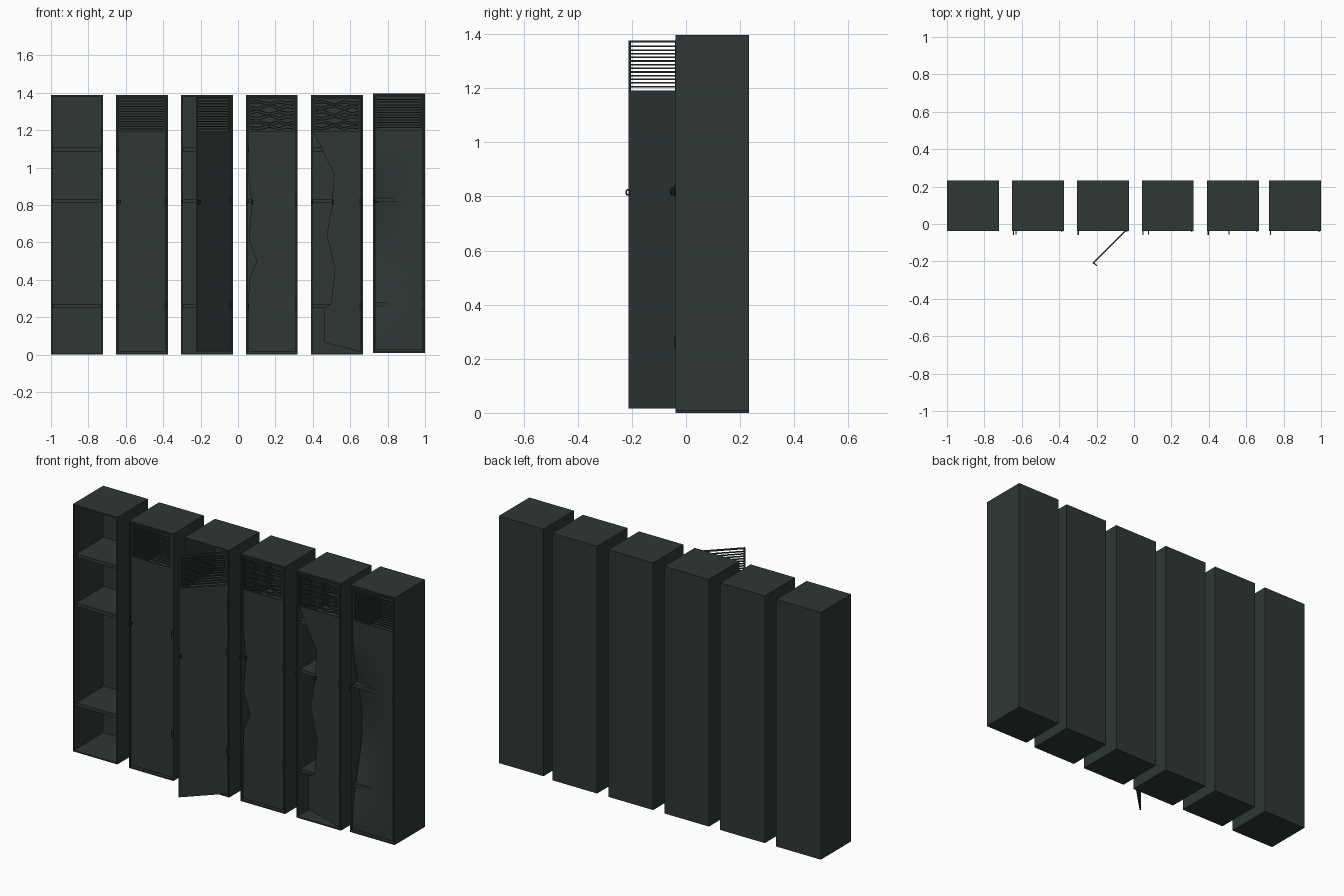
import bpy, bmesh, math, random
from mathutils import Matrix, Vector

if "Cube" in bpy.data.objects:
    bpy.data.objects.remove(bpy.data.objects["Cube"])

random.seed(4)
W, H = 0.277, 1.388            # locker width and height
YF, YB = -0.038, 0.232         # body front and back
WALL = 0.011
DX0, DX1 = 0.013, 0.265        # door left / right, measured from locker left
DZ0, DZ1 = 0.017, 1.376        # door bottom / top
VZ = 1.188                     # bottom of the vent
T = 0.007                      # door thickness
DY = YF + 0.003                # door front plane

paint = bpy.data.materials.new("dark green grey paint")
paint.diffuse_color = (0.0275, 0.0385, 0.0360, 1)
paint.use_nodes = True
paint.node_tree.nodes["Principled BSDF"].inputs["Base Color"].default_value = paint.diffuse_color


def finish(bm, name, place):
    bmesh.ops.recalc_face_normals(bm, faces=bm.faces)
    me = bpy.data.meshes.new(name)
    bm.to_mesh(me)
    bm.free()
    me.materials.append(paint)
    ob = bpy.data.objects.new(name, me)
    ob.matrix_world = place
    bpy.context.collection.objects.link(ob)
    return ob


def add_box(bm, lo, hi):
    lo, hi = Vector(lo), Vector(hi)
    m = Matrix.Translation((lo + hi) / 2) @ Matrix.Diagonal((*(hi - lo), 1))
    return bmesh.ops.create_cube(bm, size=1, matrix=m)


def add_plate(bm, outline, y0=0.0, y1=T):
    """Flat plate from an x-z outline, with thickness along y."""
    f = bm.faces.new([bm.verts.new((x, y0, z)) for x, z in outline])
    new = bmesh.ops.extrude_face_region(bm, geom=[f])["geom"]
    bmesh.ops.translate(bm, vec=(0, y1 - y0, 0),
                        verts=[v for v in new if isinstance(v, bmesh.types.BMVert)])


def add_body(place):
    bm = bmesh.new()
    add_box(bm, (0, YF, 0), (W, YB, H))
    bm.normal_update()
    front = [f for f in bm.faces if f.normal.y < -0.9]
    bmesh.ops.inset_region(bm, faces=front, thickness=WALL)
    new = bmesh.ops.extrude_face_region(bm, geom=front)["geom"]
    bmesh.ops.delete(bm, geom=front, context="FACES_ONLY")
    bmesh.ops.translate(bm, vec=(0, YB - YF - WALL, 0),
                        verts=[v for v in new if isinstance(v, bmesh.types.BMVert)])
    finish(bm, "locker_body", place)
    bm = bmesh.new()
    for z in (0.25, 0.81, 1.086):
        add_box(bm, (WALL, YF + 0.015, z), (W - WALL, YB - WALL, z + 0.02))
    finish(bm, "shelves", place)


def add_loop(name, place, x, y):
    """Small padlock ring standing out from a face at height 0.815."""
    bm = bmesh.new()
    n, m, R, r = 14, 6, 0.0095, 0.0032
    rings = []
    for i in range(n):
        a = math.tau * i / n
        ring = []
        for j in range(m):
            b = math.tau * j / m
            d = R + r * math.cos(b)
            ring.append(bm.verts.new((x + r * math.sin(b), y - 0.009 + d * math.cos(a),
                                      0.815 + d * math.sin(a))))
        rings.append(ring)
    for i in range(n):
        p, q = rings[i], rings[(i + 1) % n]
        for j in range(m):
            k = (j + 1) % m
            bm.faces.new((p[j], q[j], q[k], p[k]))
    for f in bm.faces:
        f.smooth = True
    finish(bm, name, place)


def dent(x, z):
    """Inward push of the crushed door, strongest at the latch side."""
    u = max(0.0, min(1.0, (DX1 - x) / (DX1 - DX0)))
    v = max(0.0, 1 - abs(z - 0.58) / 0.52)
    return 0.085 * u ** 1.5 * (v * v * (3 - 2 * v))


def add_door(place, edge=None, bent=False, dented=False, handle_x=0.02):
    # panel below the vent
    bm = bmesh.new()
    if dented:
        nx, nz = 14, 48
        g = []
        for k in range(nz + 1):
            z = DZ0 + (VZ - DZ0) * k / nz
            xs = [DX0 + (DX1 - DX0) * i / nx for i in range(nx + 1)]
            g.append([bm.verts.new((x, dent(x, z), z)) for x in xs])
        for k in range(nz):
            for i in range(nx):
                bm.faces.new((g[k][i], g[k][i + 1], g[k + 1][i + 1], g[k + 1][i])).smooth = True
        new = bmesh.ops.extrude_face_region(bm, geom=bm.faces[:])["geom"]
        bmesh.ops.translate(bm, vec=(0, T, 0),
                            verts=[v for v in new if isinstance(v, bmesh.types.BMVert)])
    else:
        left = edge or [(DX0, VZ), (DX0, DZ0)]
        add_plate(bm, left + [(DX1, DZ0), (DX1, VZ)])
    panel = finish(bm, "door_panel", place)
    if dented:
        bpy.context.view_layer.objects.active = panel
        panel.select_set(True)
        bpy.ops.object.shade_smooth_by_angle(angle=math.radians(35))
        panel.select_set(False)

    # vent frame and slats
    bm = bmesh.new()
    s = 0.008
    add_box(bm, (DX0, 0, VZ), (DX0 + s, T, DZ1))
    add_box(bm, (DX1 - s, 0, VZ), (DX1, T, DZ1))
    add_box(bm, (DX0, 0, DZ1 - s), (DX1, T, DZ1))
    add_box(bm, (DX0, 0, VZ - 0.001), (DX1, T, VZ + 0.004))
    finish(bm, "vent_frame", place)
    bm = bmesh.new()
    n = 12
    for i in range(n):
        z = VZ + 0.004 + (DZ1 - VZ - 0.012) * (i + 1) / (n + 1)
        pts = [(DX0 + s, z), (DX1 - s, z)]
        if bent:
            amp = 0.014 * (1 if (i // 2) % 2 else -1)
            kinks = [(DX0 + (DX1 - DX0) * t,
                      min(DZ1 - 0.012, max(VZ + 0.008, z + amp * f * random.uniform(0.6, 1.1))))
                     for t, f in ((0.2, 0.5), (0.45, -1), (0.65, 0.4), (0.82, -0.5))]
            pts = pts[:1] + kinks + pts[1:]
        add_plate(bm, [(x, zz - 0.0028) for x, zz in pts] +
                  [(x, zz + 0.0028) for x, zz in reversed(pts)], 0.0005, T - 0.0005)
    finish(bm, "vent_slats", place)
    add_loop("door_ring", place, handle_x, dent(handle_x, 0.815) if dented else 0)


def add_hinges(place):
    bm = bmesh.new()
    for z in (0.26, 0.82):
        bmesh.ops.create_cone(bm, cap_ends=True, segments=10, radius1=0.004, radius2=0.004,
                              depth=0.04, matrix=Matrix.Translation((DX1 + 0.001, YF, z)))
    finish(bm, "hinges", place)


# torn latch-side edges, top to bottom
torn_small = [(DX0, VZ), (DX0, 0.97), (0.032, 0.80), (0.016, 0.62), (0.058, 0.50),
              (0.016, 0.40), (DX0, DZ0)]
torn_large = [(DX0, VZ), (0.048, 1.12), (0.123, 0.963), (0.112, 0.80), (0.085, 0.64),
              (0.128, 0.455), (0.107, 0.27), (0.070, 0.25), (0.070, 0.064), (0.255, DZ0)]

lockers = [
    (-1.0, 0, None),
    (-0.652, 0, {}),
    (-0.305, 0, {"open": 45}),
    (0.042, 0, {"edge": torn_small, "bent": True, "handle_x": 0.036}),
    (0.390, 0, {"edge": torn_large, "bent": True, "handle_x": 0.119}),
    (0.723, 0.008, {"dented": True}),
]
for x, z, door in lockers:
    place = Matrix.Translation((x, 0, z))
    add_body(place)
    if door is None:
        continue
    add_hinges(place)
    add_loop("frame_ring", place, 0.007, YF)
    swing = math.radians(door.pop("open", 0))
    # door turns about its hinge edge
    hinge = (place @ Matrix.Translation((DX1, DY, 0)) @ Matrix.Rotation(swing, 4, "Z")
             @ Matrix.Translation((-DX1, 0, 0)))
    add_door(hinge, **door)
